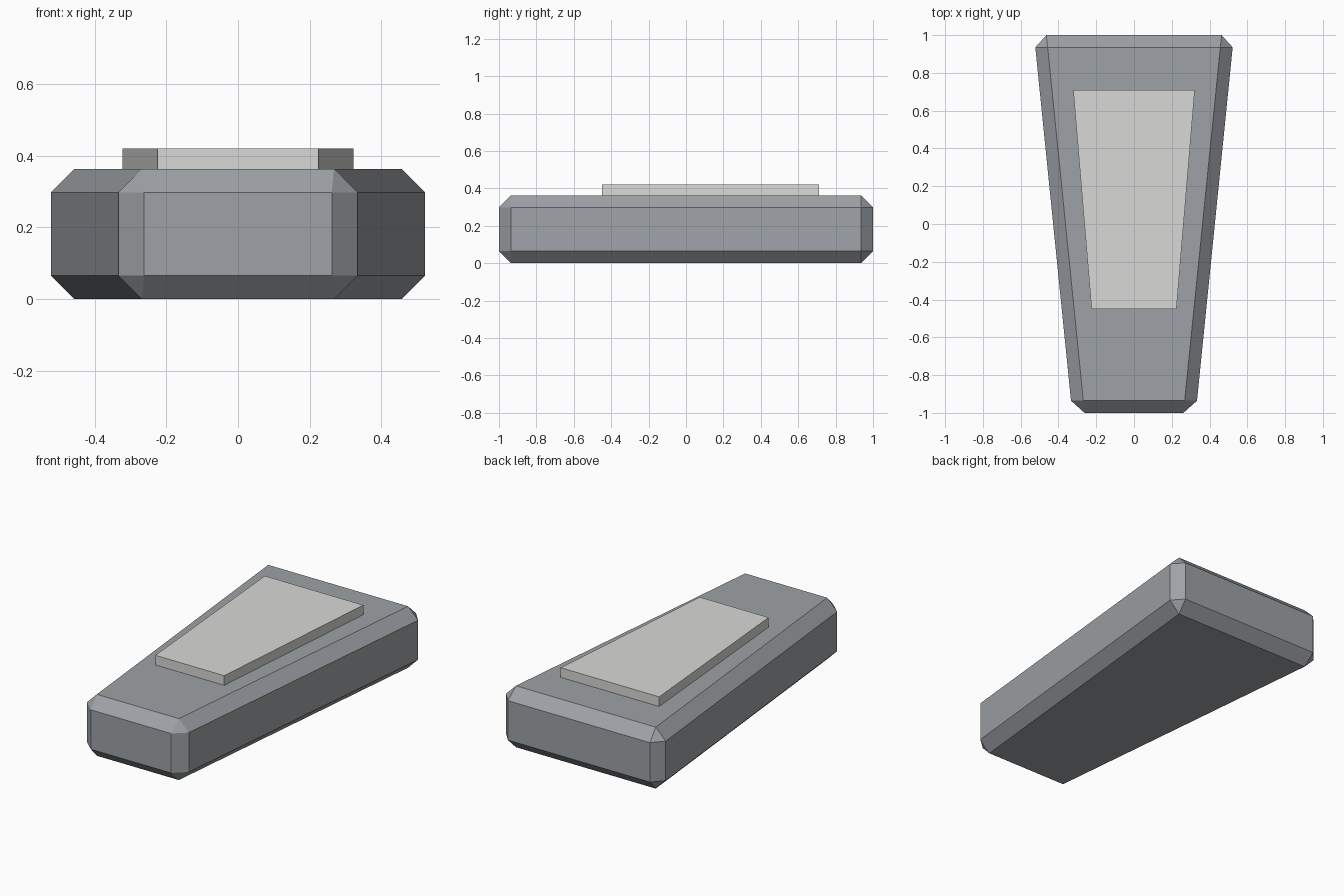
import bpy

cube = bpy.data.objects.get("Cube")
if cube:
    bpy.data.objects.remove(cube, do_unlink=True)


def make_material(name, rgb):
    mat = bpy.data.materials.new(name)
    mat.use_nodes = True
    color = (*rgb, 1.0)
    mat.diffuse_color = color
    mat.node_tree.nodes["Principled BSDF"].inputs["Base Color"].default_value = color
    return mat


def tapered_slab(name, front, back, y_range, z_range, mat):
    """Block whose half width runs from front to back."""
    y0, y1 = y_range
    outline = [(-front, y0), (front, y0), (back, y1), (-back, y1)]
    verts = [(x, y, z) for z in z_range for x, y in outline]
    sides = [(i, (i + 1) % 4, (i + 1) % 4 + 4, i + 4) for i in range(4)]
    mesh = bpy.data.meshes.new(name)
    mesh.from_pydata(verts, [], [(3, 2, 1, 0), (4, 5, 6, 7)] + sides)
    mesh.materials.append(mat)
    obj = bpy.data.objects.new(name, mesh)
    bpy.context.collection.objects.link(obj)
    return obj


body_grey = make_material("blue grey", (0.34, 0.36, 0.385))
plate_grey = make_material("light grey", (0.69, 0.69, 0.675))

# Tapered body with chamfered edges
body = tapered_slab("body", 0.327, 0.529, (-1, 1), (0, 0.363), body_grey)
bevel = body.modifiers.new("chamfer", 'BEVEL')
bevel.width = 0.065
bevel.segments = 1
bevel.limit_method = 'NONE'

# Raised plate on top
tapered_slab("top_plate", 0.225, 0.322, (-0.45, 0.71), (0.36, 0.42), plate_grey)
